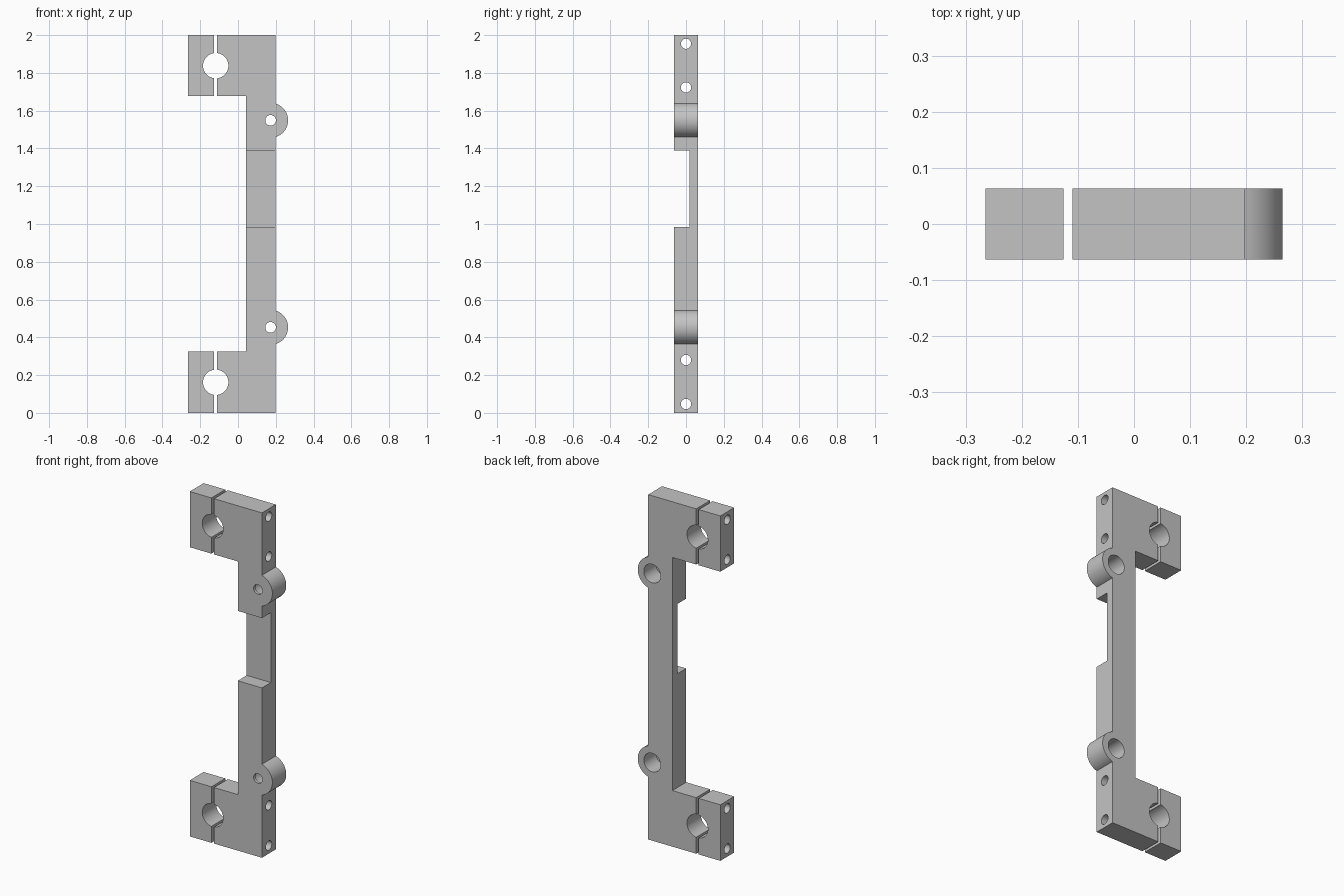
import bpy, bmesh, math
from mathutils import Matrix

cube = bpy.data.objects.get("Cube")
if cube:
    bpy.data.objects.remove(cube, do_unlink=True)

HALF = 0.0635                      # half thickness of the plate
LEFT, RIGHT = -0.265, 0.198        # outer edges of the bracket
SPINE = 0.043                      # inner edge of the spine
SLIT = (-0.126, -0.110)            # clamp slit
BLOCKS = ((0.0, 0.325), (1.677, 2.0))
EAR_X, EAR_R = 0.1725, 0.0925
EARS = (0.453, 1.549)

grey = bpy.data.materials.new("light grey")
grey.use_nodes = True
colour = (0.55, 0.55, 0.55, 1)
grey.diffuse_color = colour
grey.node_tree.nodes["Principled BSDF"].inputs["Base Color"].default_value = colour


def new_object(name, bm):
    bmesh.ops.recalc_face_normals(bm, faces=bm.faces)
    mesh = bpy.data.meshes.new(name)
    bm.to_mesh(mesh)
    bm.free()
    mesh.materials.append(grey)
    obj = bpy.data.objects.new(name, mesh)
    bpy.context.collection.objects.link(obj)
    return obj


def plate(name, outline, y0=-HALF, y1=HALF):
    """Extrude an x-z outline along y."""
    bm = bmesh.new()
    face = bm.faces.new([bm.verts.new((x, y0, z)) for x, z in outline])
    out = bmesh.ops.extrude_face_region(bm, geom=[face])
    verts = [v for v in out["geom"] if isinstance(v, bmesh.types.BMVert)]
    bmesh.ops.translate(bm, verts=verts, vec=(0, y1 - y0, 0))
    return new_object(name, bm)


def rect(x0, x1, z0, z1):
    return [(x0, z0), (x1, z0), (x1, z1), (x0, z1)]


def drill(name, radius, length, centre, axis, sides=48):
    bm = bmesh.new()
    turn = Matrix.Rotation(math.pi / 2, 4, "X" if axis == "Y" else "Y")
    bmesh.ops.create_cone(bm, cap_ends=True, segments=sides, radius1=radius,
                          radius2=radius, depth=length,
                          matrix=Matrix.Translation(centre) @ turn)
    obj = new_object(name, bm)
    obj.hide_render = True
    return obj


# Frame outline: spine, two arms and the round ears on the outer edge
outline = [(SLIT[1], 0), (RIGHT, 0)]
reach = math.acos((RIGHT - EAR_X) / EAR_R)
for z in EARS:
    for i in range(33):
        a = reach * (i / 16 - 1)
        outline.append((EAR_X + EAR_R * math.cos(a), z + EAR_R * math.sin(a)))
outline += [(RIGHT, 2), (SLIT[1], 2), (SLIT[1], BLOCKS[1][0]),
            (SPINE, BLOCKS[1][0]), (SPINE, BLOCKS[0][1]), (SLIT[1], BLOCKS[0][1])]
parts = [plate("frame", outline)]

# Clamp caps beyond the slits
for name, (z0, z1) in zip(("lower_clamp_cap", "upper_clamp_cap"), BLOCKS):
    parts.append(plate(name, rect(LEFT, SLIT[0], z0, z1)))

# Cutters: front notch, rod bores, cross screw holes, stepped ear holes
notch = plate("notch_cutter", rect(-0.05, 0.3, 0.985, 1.39), -0.2, 0.018)
notch.hide_render = True
cutters = [notch]
for z in (0.162, 1.838):
    cutters.append(drill("rod_bore", 0.067, 0.4, (-0.118, 0, z), "Y", 64))
for z in (0.047, 0.28, 1.723, 1.954):
    cutters.append(drill("screw_hole", 0.027, 1.0, (0, 0, z), "X", 32))
for z in EARS:
    cutters.append(drill("ear_hole", 0.028, 0.4, (EAR_X, 0, z), "Y", 32))
    cutters.append(drill("ear_counterbore", 0.054, 0.2, (EAR_X, 0.053, z), "Y"))

for part in parts:
    for cutter in cutters:
        mod = part.modifiers.new(cutter.name, "BOOLEAN")
        mod.operation = "DIFFERENCE"
        mod.solver = "EXACT"
        mod.object = cutter

# Bake the cuts and remove the cutters
graph = bpy.context.evaluated_depsgraph_get()
graph.update()
for part in parts:
    baked = bpy.data.meshes.new_from_object(part.evaluated_get(graph))
    part.modifiers.clear()
    part.data = baked
for cutter in cutters:
    bpy.data.objects.remove(cutter, do_unlink=True)

# Smooth the round walls, keep the edges sharp
bpy.ops.object.select_all(action="DESELECT")
for part in parts:
    part.select_set(True)
bpy.context.view_layer.objects.active = parts[0]
bpy.ops.object.shade_smooth_by_angle(angle=math.radians(30))
